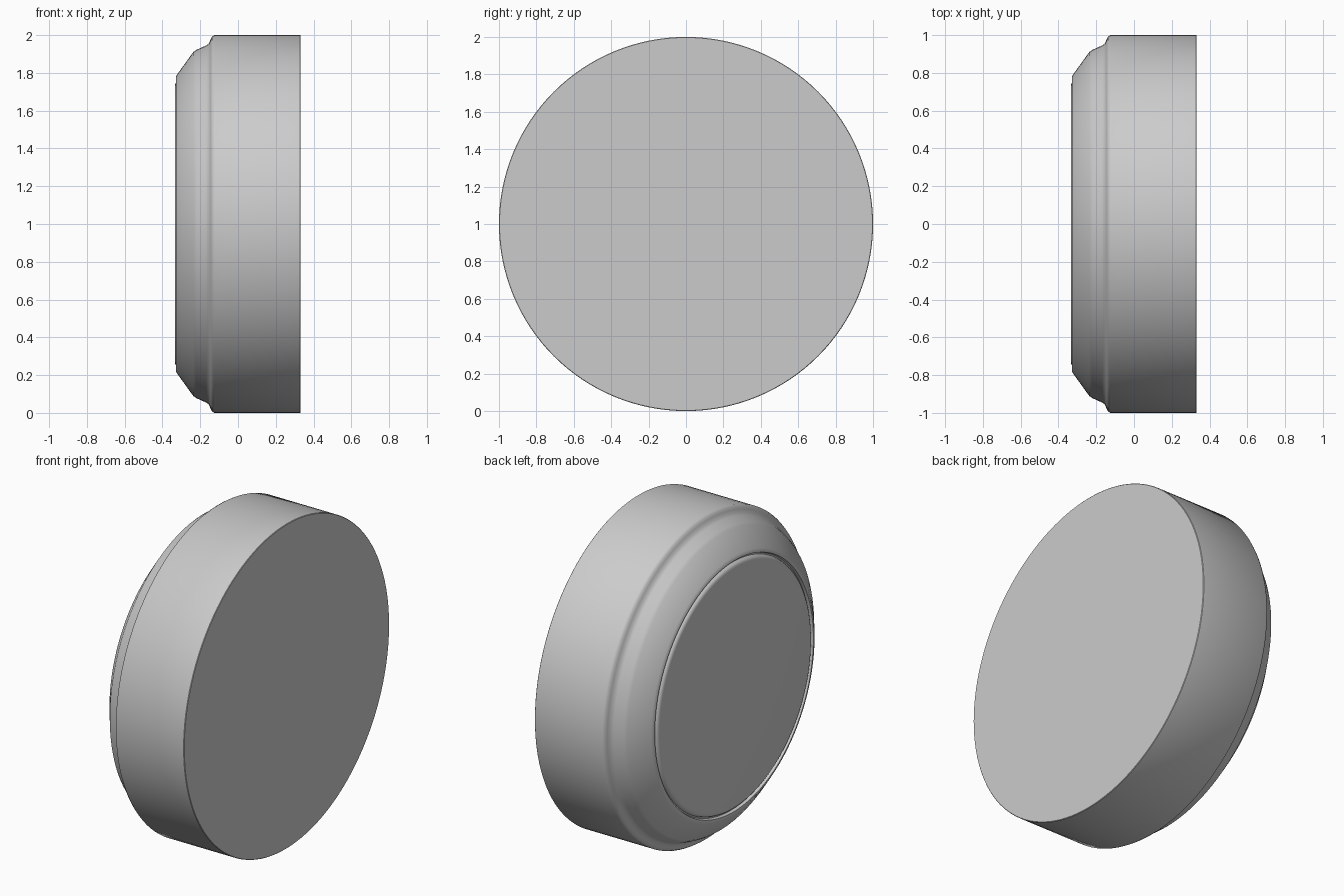
import bpy, bmesh, math
from mathutils import Vector, Matrix

if "Cube" in bpy.data.objects:
    bpy.data.objects.remove(bpy.data.objects["Cube"])

SEGMENTS = 128


def lathe(name, profile):
    """Spin an (x, radius) profile around the horizontal x axis at z = 1."""
    bm = bmesh.new()
    verts = [bm.verts.new((x, 0, r)) for x, r in profile]
    edges = [bm.edges.new(pair) for pair in zip(verts, verts[1:])]
    bmesh.ops.spin(bm, geom=verts + edges, cent=(0, 0, 0), axis=(1, 0, 0),
                   angle=math.tau, steps=SEGMENTS, use_duplicate=False)
    bmesh.ops.remove_doubles(bm, verts=bm.verts, dist=1e-4)
    bmesh.ops.translate(bm, verts=bm.verts, vec=(0, 0, 1))
    bmesh.ops.recalc_face_normals(bm, faces=bm.faces)
    mesh = bpy.data.meshes.new(name)
    bm.to_mesh(mesh)
    bm.free()
    obj = bpy.data.objects.new(name, mesh)
    bpy.context.collection.objects.link(obj)
    bpy.ops.object.select_all(action='DESELECT')
    obj.select_set(True)
    bpy.context.view_layer.objects.active = obj
    bpy.ops.object.shade_smooth_by_angle(angle=math.radians(40))
    return obj


# Drum body, stepped shoulder, lip, narrow groove and slightly raised face
lathe("round_body", [
    (0.332, 0), (0.332, 0.997), (0.329, 1.0),
    (-0.125, 1.0), (-0.138, 0.992), (-0.146, 0.975), (-0.155, 0.955),
    (-0.17, 0.945), (-0.22, 0.922), (-0.237, 0.91),
    (-0.32, 0.795), (-0.327, 0.783), (-0.328, 0.772),
    (-0.312, 0.766), (-0.312, 0.758),
    (-0.325, 0.752), (-0.332, 0.742), (-0.334, 0.73), (-0.334, 0),
])
